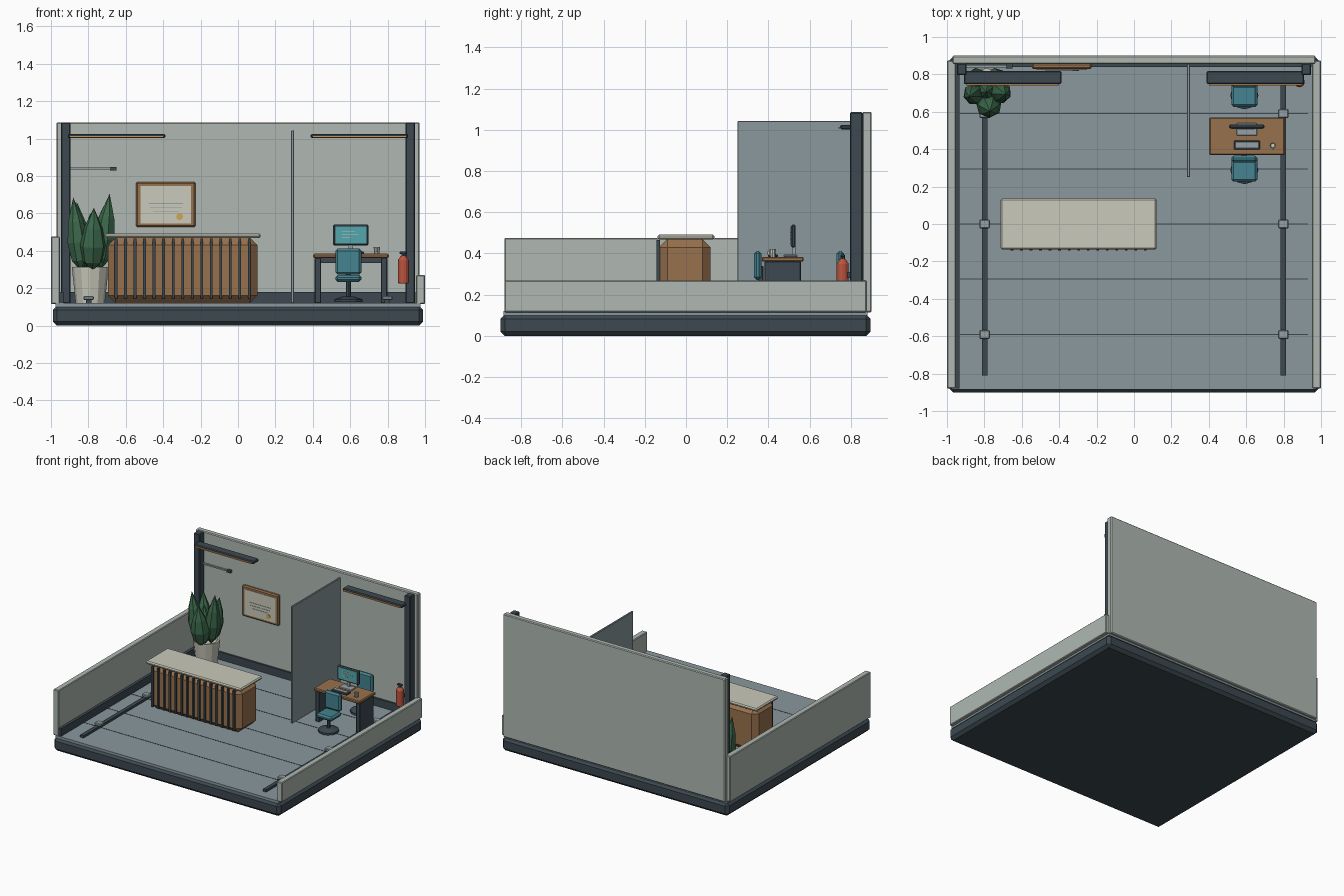
import bpy, bmesh, math
from mathutils import Matrix, Vector

if "Cube" in bpy.data.objects:
    bpy.data.objects.remove(bpy.data.objects["Cube"])


def mat(name, r, g, b):
    m = bpy.data.materials.new(name)
    m.diffuse_color = [(c / 255) ** 2.2 for c in (r, g, b)] + [1]
    m.use_nodes = True
    m.node_tree.nodes["Principled BSDF"].inputs["Base Color"].default_value = m.diffuse_color
    return m


WALL = mat("wall_paint", 174, 183, 177)
FLOOR = mat("floor_blue", 137, 151, 156)
DARK = mat("dark_metal", 62, 74, 81)
WOOD = mat("wood", 150, 112, 78)
CREAM = mat("cream", 200, 200, 186)
TEAL = mat("teal", 70, 130, 142)
SCREEN = mat("screen_teal", 84, 165, 172)
GREEN = mat("leaf_green", 62, 104, 76)
RED = mat("red", 185, 85, 65)
STEEL = mat("steel", 150, 160, 164)
GLOW = mat("light_strip", 205, 150, 95)
GOLD = mat("gold", 205, 165, 85)


def finish(bm, name, m, bevel=0.0):
    bmesh.ops.recalc_face_normals(bm, faces=bm.faces)
    me = bpy.data.meshes.new(name)
    bm.to_mesh(me)
    bm.free()
    me.materials.append(m)
    ob = bpy.data.objects.new(name, me)
    bpy.context.collection.objects.link(ob)
    if bevel:
        mod = ob.modifiers.new("chamfer", 'BEVEL')
        mod.width, mod.segments = bevel, 1
    return ob


def box(name, m, x, y, z, bevel=0.0):
    """Box from (min, max) pairs on each axis."""
    bm = bmesh.new()
    size = [b - a for a, b in (x, y, z)]
    mid = [(a + b) / 2 for a, b in (x, y, z)]
    bmesh.ops.create_cube(bm, size=1, matrix=Matrix.Translation(mid) @ Matrix.Diagonal((*size, 1)))
    return finish(bm, name, m, bevel)


def lathe(name, m, loc, profile, sides=12, rot=None):
    """Closed turned shape from (radius, height) points."""
    bm = bmesh.new()
    rings = []
    for r, h in profile:
        n = sides if r > 1e-5 else 1
        rings.append([bm.verts.new((r * math.cos(2 * math.pi * i / sides),
                                    r * math.sin(2 * math.pi * i / sides), h)) for i in range(n)])
    for a, b in zip(rings, rings[1:]):
        for i in range(sides):
            j = (i + 1) % sides
            quad = [a[i % len(a)], a[j % len(a)], b[j % len(b)], b[i % len(b)]]
            bm.faces.new(list(dict.fromkeys(quad)))
    for ring in (rings[0], rings[-1]):
        if len(ring) > 2:
            bm.faces.new(ring)
    bm.transform(Matrix.Translation(loc) @ (rot or Matrix()))
    return finish(bm, name, m)


def disc(name, m, loc, r, h, sides=12, rot=None):
    return lathe(name, m, loc, [(r, 0), (r, h)], sides, rot)


# Base, floor and plank grooves
box("base", DARK, (-.99, .99), (-.9, .895), (.0, .105), .022)
box("floor", FLOOR, (-.975, .975), (-.885, .88), (.1, .12))
for i in range(-2, 3):
    box("floor_groove", DARK, (-.93, .93), (i * .295 - .003, i * .295 + .003), (.115, .1215))

# Walls and skirting
box("back_wall", WALL, (-.97, .97), (.855, .9), (.115, 1.087), .006)
box("left_wall", WALL, (-1, -.953), (-.88, .875), (.115, .476), .005)
box("right_wall", WALL, (.953, 1), (-.88, .875), (.115, .27), .005)
box("back_skirting", DARK, (-.95, .95), (.84, .857), (.118, .18))
box("left_skirting", DARK, (-.955, -.932), (-.88, .855), (.118, .18))
box("glass_partition", FLOOR, (.284, .3), (.25, .857), (.12, 1.043), .003)

# Mirrored columns, ceiling lights, floor rails and clips
for s in (-1, 1):
    def span(a, b):
        return tuple(sorted((s * a, s * b)))
    box("column", DARK, span(.895, .947), (.796, .857), (.118, 1.085), .005)
    box("light_bar", DARK, span(.388, .91), (.748, .818), (1.002, 1.024), .006)
    box("light_strip", GLOW, span(.4, .898), (.74, .752), (1.005, 1.014))
    box("floor_rail", DARK, span(.784, .814), (-.81, .81), (.118, .138))
    for y in (-.59, 0, .59):
        box("rail_clip", STEEL, span(.771, .827), (y - .024, y + .024), (.136, .158), .005)

# Wall rod with end block
box("wall_rod", STEEL, (-.9, -.65), (.838, .85), (.834, .845))
box("wall_rod_end", DARK, (-.685, -.65), (.832, .857), (.83, .849))

# Reception counter with slats
box("counter_body", WOOD, (-.695, .103), (-.13, .12), (.12, .47), .04)
box("counter_top", CREAM, (-.713, .121), (-.137, .137), (.468, .492), .008)
for i in range(15):
    x = -.652 + i * .0508
    box("counter_slat", DARK, (x - .007, x + .007), (-.142, -.125), (.145, .465))

# Framed certificate
box("certificate_frame", WOOD, (-.546, -.226), (.828, .857), (.526, .768), .008)
box("certificate_paper", CREAM, (-.52, -.25), (.824, .84), (.547, .745))
for i, w in enumerate((.09, .085, .07)):
    z = .652 - i * .022
    box("certificate_rule", STEEL, (-.385 - w, -.385 + w), (.822, .83), (z - .002, z + .002))
disc("certificate_seal", GOLD, (-.312, .826, .582), .018, .007, 12, Matrix.Rotation(math.pi / 2, 4, 'X'))

# Potted plant with faceted leaves
lathe("plant_pot", CREAM, (-.79, .735, .12),
      [(.078, 0), (.098, .185), (.098, .192), (.084, .192), (.082, .165), (0, .165)], 12)
for i, (x, y, z0, z1, r) in enumerate([(-.86, .69, .29, .685, .058), (-.775, .625, .29, .63, .07),
                                       (-.71, .70, .3, .705, .06), (-.845, .785, .3, .66, .055),
                                       (-.735, .785, .3, .64, .055), (-.79, .71, .28, .6, .055)]):
    base = Vector((-.79 + (x + .79) * .7, .735 + (y - .735) * .7, z0))
    way = Vector((x + (x + .79) * .3, y + (y - .735) * .2, z1)) - base
    L = way.length
    turn = way.to_track_quat('Z', 'Y').to_matrix().to_4x4() @ Matrix.Rotation(i, 4, 'Z')
    lathe("plant_leaf", GREEN, base, [(0, 0), (r * .75, L * .15), (r, L * .4), (r * .72, L * .68), (0, L)], 7, turn)

# Desk
box("desk_top", WOOD, (.402, .806), (.368, .57), (.36, .384), .006)
for a, b in ((.41, .444), (.764, .798)):
    box("desk_side", DARK, (a, b), (.38, .558), (.118, .362), .004)
box("desk_apron", DARK, (.43, .78), (.54, .552), (.335, .362))

# Computer and cup
box("monitor", DARK, (.508, .698), (.51, .532), (.428, .54), .007)
box("monitor_screen", SCREEN, (.52, .686), (.507, .515), (.438, .53))
for i, w in enumerate((.07, .09, .05)):
    box("screen_line", CREAM, (.555, .555 + w), (.505, .51), (.5 - i * .016, .504 - i * .016))
box("monitor_neck", STEEL, (.592, .614), (.515, .53), (.39, .45))
box("monitor_base", STEEL, (.548, .658), (.472, .54), (.383, .394), .004)
box("keyboard", DARK, (.534, .674), (.398, .446), (.383, .396), .004)
box("keyboard_keys", STEEL, (.546, .662), (.408, .436), (.394, .399))
lathe("cup", CREAM, (.742, .42, .384), [(.014, 0), (.017, .037), (.013, .037), (.011, .012), (0, .012)], 10)
box("cup_handle", CREAM, (.739, .745), (.395, .406), (.392, .412))

# Office chairs, both facing forward
for y in (.288, .688):
    box("chair_seat", TEAL, (.52, .66), (y - .062, y + .068), (.234, .27), .012)
    box("chair_back", TEAL, (.52, .66), (y + .042, y + .078), (.272, .412), .013)
    box("chair_bracket", DARK, (.575, .605), (y + .06, y + .088), (.24, .34), .004)
    disc("chair_stem", DARK, (.59, y, .15), .013, .09, 8)
    lathe("chair_foot", DARK, (.59, y, .125), [(.075, 0), (.075, .015), (.03, .03)], 12)

# Fire extinguisher
lathe("extinguisher_body", RED, (.884, .76, .225), [(.026, 0), (.029, .006), (.029, .125), (.014, .148)], 12)
disc("extinguisher_neck", DARK, (.884, .76, .37), .011, .016, 8)
box("extinguisher_handle", DARK, (.864, .904), (.75, .77), (.382, .396), .003)
box("extinguisher_bracket", DARK, (.872, .9), (.78, .8), (.28, .31))
